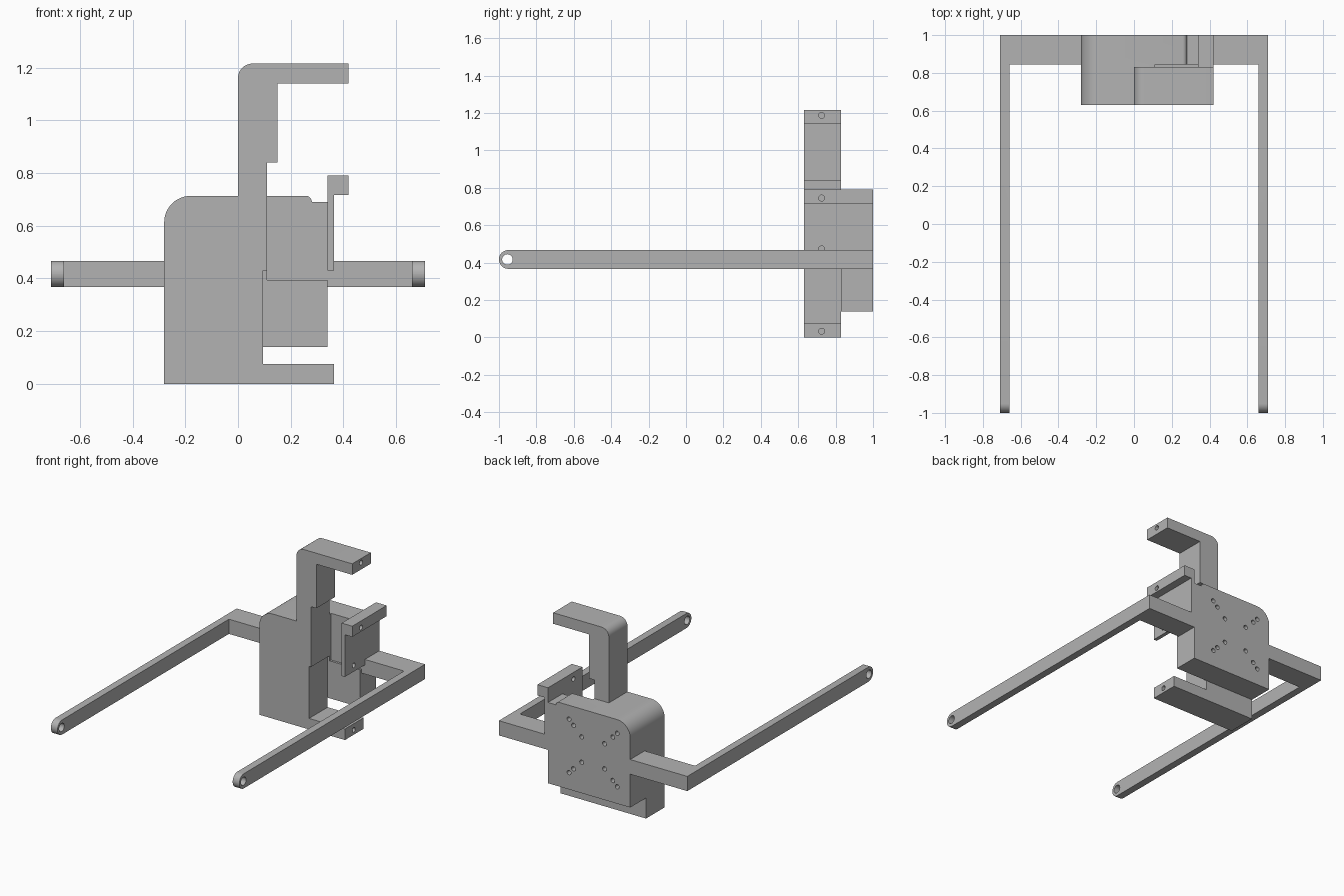
import bpy, bmesh, math
from mathutils import Vector

if "Cube" in bpy.data.objects:
    bpy.data.objects.remove(bpy.data.objects["Cube"])

grey = bpy.data.materials.new("plain grey")
grey.use_nodes = True
colour = (0.45, 0.45, 0.45, 1)
grey.diffuse_color = colour
grey.node_tree.nodes["Principled BSDF"].inputs["Base Color"].default_value = colour


def arc(cx, cz, r, start, end, steps=12):
    """Points along a circular arc, angles in degrees."""
    angles = [math.radians(start + (end - start) * i / steps) for i in range(steps + 1)]
    return [(cx + r * math.cos(a), cz + r * math.sin(a)) for a in angles]


def extrude(name, points, axis, lo, hi):
    """Solid made by sweeping a flat outline along one axis."""
    place = {"x": lambda a, b, d: (d, a, b),
             "y": lambda a, b, d: (a, d, b),
             "z": lambda a, b, d: (a, b, d)}[axis]
    bm = bmesh.new()
    face = bm.faces.new([bm.verts.new(place(a, b, lo)) for a, b in points])
    new = bmesh.ops.extrude_face_region(bm, geom=[face])["geom"]
    bmesh.ops.translate(bm, vec=Vector(place(0, 0, hi - lo)),
                        verts=[v for v in new if isinstance(v, bmesh.types.BMVert)])
    bmesh.ops.recalc_face_normals(bm, faces=bm.faces)
    mesh = bpy.data.meshes.new(name)
    bm.to_mesh(mesh)
    bm.free()
    mesh.materials.append(grey)
    obj = bpy.data.objects.new(name, mesh)
    bpy.context.collection.objects.link(obj)
    return obj


def rect(a0, a1, b0, b1):
    return [(a0, b0), (a1, b0), (a1, b1), (a0, b1)]


def hole(a, b, r, axis, lo, hi):
    return extrude("hole_cutter", arc(a, b, r, 0, 345, 23), axis, lo, hi)


def cut(obj, cutters):
    """Subtract the cutters, bake the result and drop the cutters."""
    for c in cutters:
        c.hide_render = True
        mod = obj.modifiers.new("cut", "BOOLEAN")
        mod.operation, mod.solver, mod.object = "DIFFERENCE", "EXACT", c
    graph = bpy.context.evaluated_depsgraph_get()
    mesh = bpy.data.meshes.new_from_object(obj.evaluated_get(graph))
    obj.modifiers.clear()
    obj.data = mesh
    for c in cutters:
        bpy.data.objects.remove(c)


LEFT, RIGHT, TOP = -0.28, 0.34, 0.713
FRONT, STEP, BACK = 0.63, 0.83, 1.0
PIN_Y, PIN_R = 0.725, 0.016
shoulder = arc(LEFT + 0.1, TOP - 0.1, 0.1, 90, 180)

# Front plate with foot, upright column and top arm
front_plate = extrude("front_plate", [
    (LEFT, 0), (0.365, 0), (0.365, 0.075), (0.095, 0.075), (0.095, 0.43),
    (0.11, 0.43), (0.11, 0.84), (0.15, 0.84), (0.15, 1.14), (0.42, 1.14),
    (0.42, 1.215)] + arc(0.055, 1.16, 0.055, 90, 180) + [(0, TOP)] + shoulder,
    "y", FRONT, STEP)
cut(front_plate, [hole(PIN_Y, 0.033, PIN_R, "x", 0.25, 0.5),
                  hole(PIN_Y, 1.187, PIN_R, "x", 0.3, 0.5)])

# Back plate with corner notch, shallow recess and mounting holes
back_plate = extrude("back_plate", [(LEFT, 0.14), (RIGHT, 0.14), (RIGHT, 0.69)]
                     + [(0.28, 0.69)] + arc(0.258, TOP - 0.022, 0.022, 0, 90, 6)
                     + shoulder, "y", STEP, BACK)
cutters = [extrude("recess_cutter", rect(0.11, 0.4, 0.395, 0.8), "y", 0.8, 0.845)]
for d in (0.086, 0.148, 0.182):
    for sx in (-1, 1):
        for sz in (-1, 1):
            cutters.append(hole(sx * d, 0.437 + sz * d, 0.015, "y", 0.92, 1.1))
cut(back_plate, cutters)

# Small side bracket with a thin web
side_bracket = extrude("side_bracket", [
    (RIGHT, 0.43), (0.365, 0.43), (0.365, 0.717), (0.42, 0.717), (0.42, 0.79),
    (RIGHT, 0.79)], "y", FRONT, BACK)
cut(side_bracket, [hole(PIN_Y, z, PIN_R, "x", 0.3, 0.5) for z in (0.473, 0.745)])

# Long side arms, each with a cross bar, rounded tip and pivot hole
for name, side, inner in (("left_arm", 1, RIGHT), ("right_arm", -1, -LEFT)):
    outline = [(inner, BACK), (inner, 0.845), (0.66, 0.845), (0.66, -1),
               (0.71, -1), (0.71, BACK)]
    arm = extrude(name, [(side * x, y) for x, y in outline], "z", 0.367, 0.467)
    bm = bmesh.new()
    bm.from_mesh(arm.data)
    tips = [e for e in bm.edges if all(v.co.y < -0.99 for v in e.verts)
            and abs(e.verts[0].co.z - e.verts[1].co.z) < 0.01]
    bmesh.ops.bevel(bm, geom=tips, offset=0.0495, segments=10, profile=0.5,
                    affect="EDGES")
    bm.to_mesh(arm.data)
    bm.free()
    cut(arm, [hole(-0.955, 0.417, 0.028, "x", *sorted((side * 0.6, side * 0.8)))])

# Smooth the rounds and keep the edges sharp
bpy.ops.object.select_all(action="DESELECT")
for obj in bpy.context.collection.objects:
    if obj.type == "MESH" and grey.name in obj.data.materials:
        obj.select_set(True)
        bpy.context.view_layer.objects.active = obj
bpy.ops.object.shade_smooth_by_angle(angle=math.radians(30))
